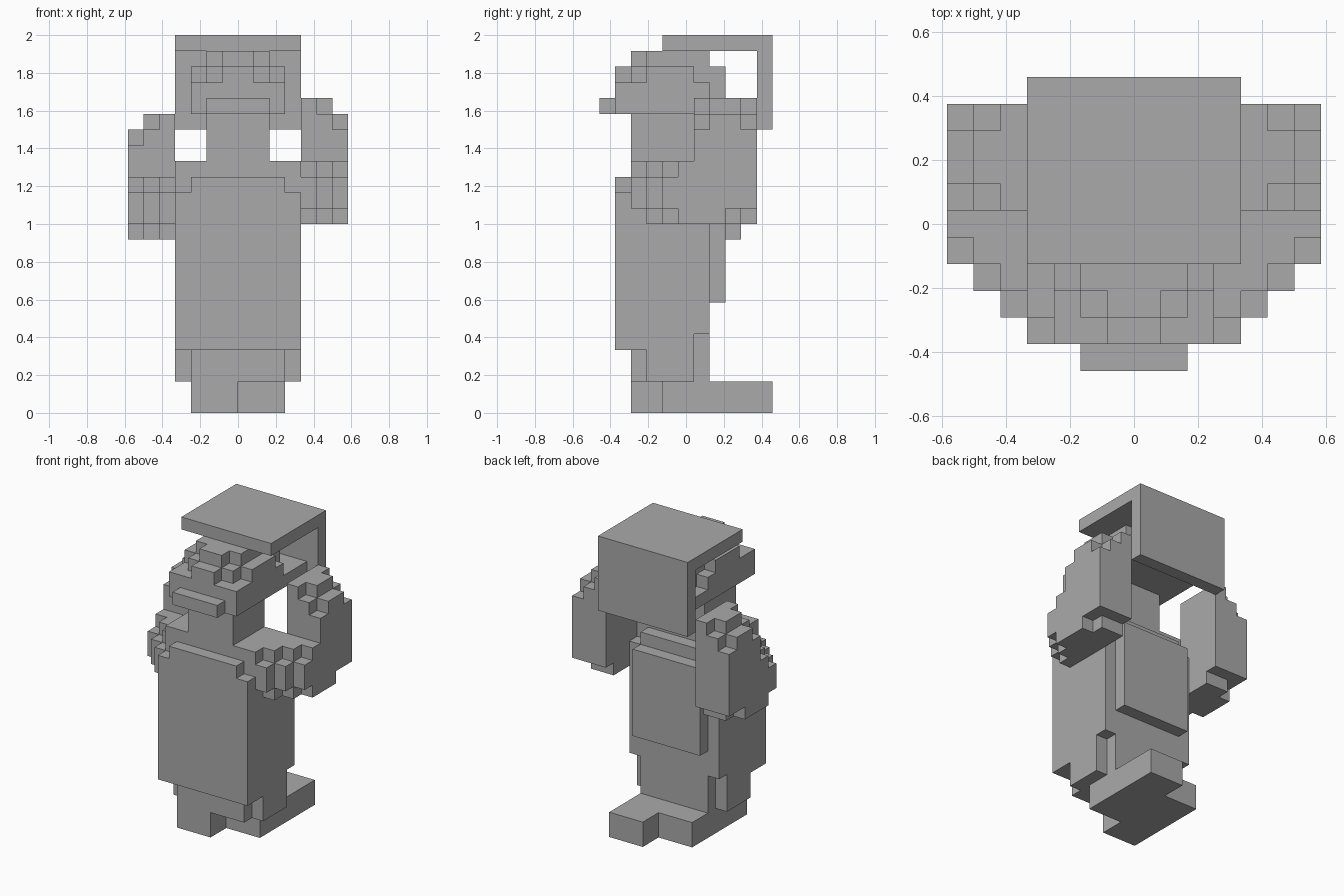
import bpy, bmesh
from mathutils import Vector

if "Cube" in bpy.data.objects:
    bpy.data.objects.remove(bpy.data.objects["Cube"], do_unlink=True)

UNIT = 2 / 24                      # one block
ORIGIN = Vector((0, -5.5, 0))      # block rows count from the front

grey = bpy.data.materials.new("plain grey")
grey.use_nodes = True
COLOUR = (0.4, 0.4, 0.4, 1)
grey.diffuse_color = COLOUR
grey.node_tree.nodes["Principled BSDF"].inputs["Base Color"].default_value = COLOUR

parts = {}


def box(part, x, y, z):
    """Fill a block range of a part."""
    parts.setdefault(part, set()).update(
        (i, j, k) for i in range(*x) for j in range(*y) for k in range(*z))


def wide(part, half, y, z):
    """Fill a block range centred on x = 0."""
    box(part, (-half, half), y, z)


# Canopy with its back panel
wide("canopy", 4, (4, 11), (23, 24))
wide("canopy", 4, (10, 11), (18, 23))

# Head: supporting slab, stepped dome and brow, beak, neck
wide("head", 3, (1, 10), (19, 20))
wide("head", 3, (1, 7), (20, 21))
wide("head", 3, (3, 6), (21, 22))
wide("head", 2, (2, 8), (20, 22))
wide("head", 2, (3, 7), (22, 23))
wide("head", 1, (1, 3), (21, 22))
wide("head", 1, (2, 3), (22, 23))
wide("beak", 2, (0, 1), (19, 20))
wide("neck", 2, (2, 6), (16, 19))

# Body: core, rounded front and back layers, hips
wide("body", 4, (2, 6), (4, 16))
wide("body", 4, (1, 2), (4, 14))
wide("body", 3, (1, 2), (14, 15))
wide("body", 4, (6, 7), (5, 14))
wide("body", 3, (6, 7), (14, 15))
wide("hips", 4, (3, 6), (2, 4))
wide("hips", 3, (2, 7), (2, 5))
wide("back_pack", 3, (7, 8), (7, 14))

# Striding feet
box("left_foot", (0, 3), (4, 11), (0, 2))
box("right_foot", (-3, 0), (2, 9), (0, 2))


def arm(part, side, drop):
    """Three upright layers, each stepped back from the one inside it."""
    for layer in range(3):
        x = 4 + layer if side > 0 else -5 - layer
        for y in range(2 + layer, 10):
            corner = y in (6, 9)
            if y == 2 + layer:
                low, high = 13, 15
            elif y < 6:
                low, high = 12, 16
            else:
                low = 13 if y == 9 or (layer == 2 and y == 8) else 12
                high = 20 - (layer == 2) - (layer > 0 and corner)
            box(part, (x, x + 1), (y, y + 1), (low - drop, high - drop))


arm("left_arm", 1, 0)
arm("right_arm", -1, 1)

filled = set().union(*parts.values())


def build(name, cells):
    """Skin the outside of a part and merge its flat faces."""
    bm = bmesh.new()
    for cell in sorted(cells):
        for axis in range(3):
            for sign in (-1, 1):
                step = Vector((0, 0, 0))
                step[axis] = sign
                if tuple(int(c) for c in Vector(cell) + step) in filled:
                    continue
                u, v = Vector((0, 0, 0)), Vector((0, 0, 0))
                u[(axis + 1) % 3] = 0.5
                v[(axis + 2) % 3] = 0.5 * sign
                mid = Vector(cell) + Vector((0.5, 0.5, 0.5)) + step / 2 + ORIGIN
                corners = (mid - u - v, mid + u - v, mid + u + v, mid - u + v)
                bm.faces.new([bm.verts.new(c * UNIT) for c in corners])
    bmesh.ops.remove_doubles(bm, verts=bm.verts, dist=UNIT / 100)
    bmesh.ops.dissolve_limit(bm, angle_limit=0.01, verts=bm.verts, edges=bm.edges)
    mesh = bpy.data.meshes.new(name)
    bm.to_mesh(mesh)
    bm.free()
    mesh.materials.append(grey)
    bpy.context.collection.objects.link(bpy.data.objects.new(name, mesh))


for name, cells in parts.items():
    build(name, cells)
